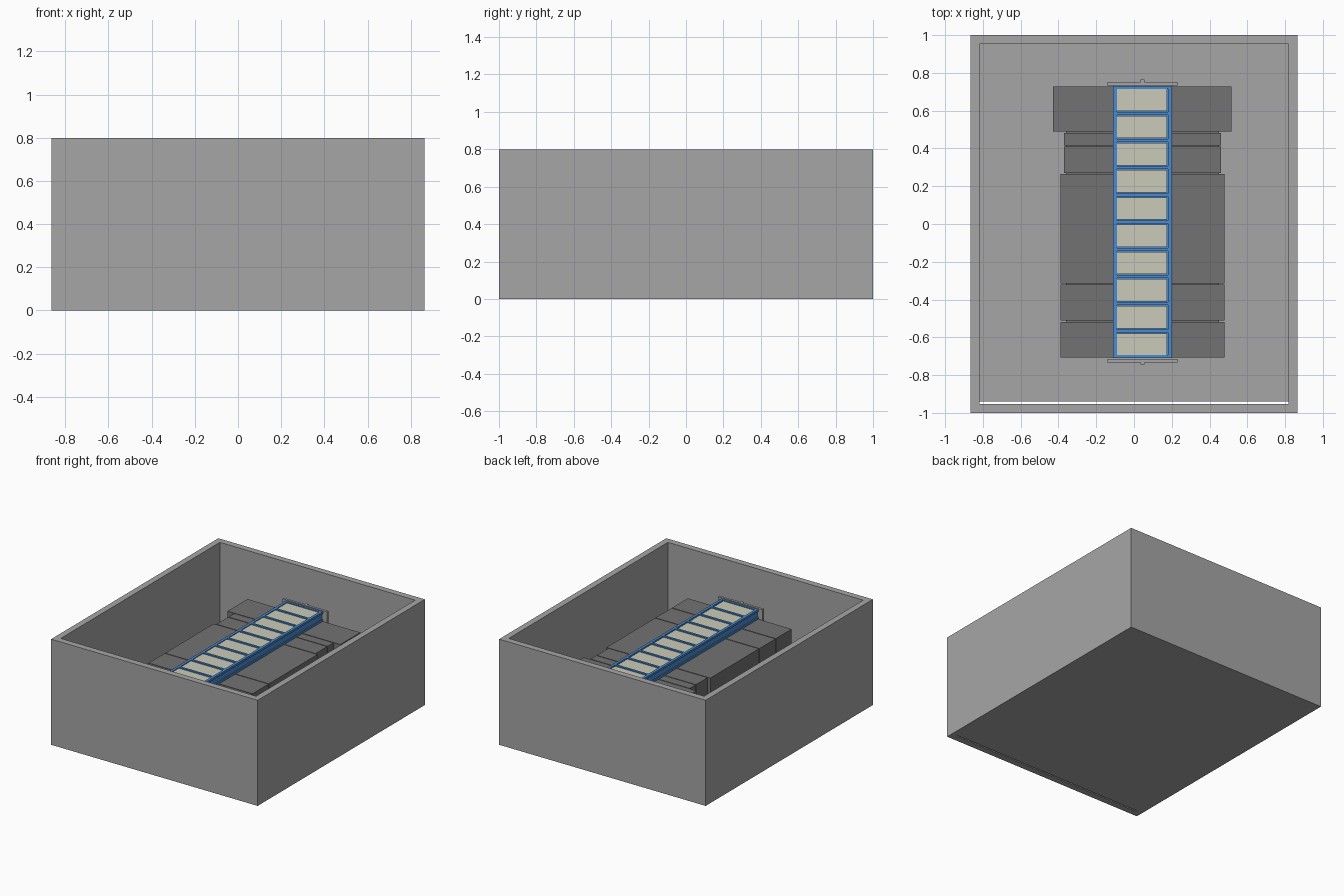
import bpy, bmesh

if "Cube" in bpy.data.objects:
    bpy.data.objects.remove(bpy.data.objects["Cube"])


def mat(name, rgb):
    m = bpy.data.materials.new(name)
    m.diffuse_color = (*rgb, 1)
    m.use_nodes = True
    m.node_tree.nodes["Principled BSDF"].inputs["Base Color"].default_value = m.diffuse_color
    return m


GREY = mat("light grey", (0.38, 0.38, 0.38))
DARK = mat("dark grey", (0.17, 0.17, 0.17))
BLUE = mat("blue", (0.07, 0.26, 0.62))
CREAM = mat("cream", (0.60, 0.60, 0.49))


def boxes(name, spans, material):
    """One object from boxes given as (x0, x1, y0, y1, z0, z1)."""
    bm = bmesh.new()
    for x0, x1, y0, y1, z0, z1 in spans:
        for v in bmesh.ops.create_cube(bm, size=1)["verts"]:
            v.co = (x1 if v.co.x > 0 else x0,
                    y1 if v.co.y > 0 else y0,
                    z1 if v.co.z > 0 else z0)
    me = bpy.data.meshes.new(name)
    bm.to_mesh(me)
    bm.free()
    me.materials.append(material)
    ob = bpy.data.objects.new(name, me)
    bpy.context.collection.objects.link(ob)
    return ob


# Open-topped pit: walls, and a floor that leaves a thin slit at the front
W, H, IX, IY, F = 0.865, 0.8, 0.818, 0.952, 0.05
boxes("pit_walls", [
    (-W, W, -1, -IY, 0, H), (-W, W, IY, 1, 0, H),
    (-W, -IX, -IY, IY, 0, H), (IX, W, -IY, IY, 0, H)], GREY)
boxes("pit_floor", [(-IX, IX, -0.941, IY, 0, F)], GREY)

# Stepped deck made of separate slabs with narrow seams
TOP, G = 0.56, 0.003
for name, x0, x1, y0, y1 in [
        ("deck_front", -0.39, 0.48, -0.71, -0.515),
        ("deck_second", -0.39, 0.48, -0.515, -0.318),
        ("deck_main", -0.39, 0.48, -0.318, 0.268),
        ("deck_neck", -0.37, 0.46, 0.268, 0.412),
        ("deck_neck_back", -0.37, 0.46, 0.412, 0.486),
        ("deck_back", -0.43, 0.515, 0.486, 0.73)]:
    boxes(name, [(x0, x1, y0 + G, y1 - G, F, TOP)], DARK)
boxes("deck_core", [(-0.36, 0.45, -0.70, 0.72, F, TOP - 0.02)], DARK)

# Blue frame: channel-section side rails joined by cross bars
Y0, Y1, Z1, CX = -0.71, 0.73, 0.632, 0.045
rails = []
for s in (-1, 1):
    def span(a, b):
        return tuple(sorted((CX + s * a, CX + s * b)))
    rails += [(*span(0.135, 0.155), Y0, Y1, Z1 - 0.016, Z1),
              (*span(0.135, 0.147), Y0, Y1, TOP + 0.014, Z1 - 0.016),
              (*span(0.135, 0.155), Y0, Y1, TOP - 0.002, TOP + 0.014)]
boxes("frame_rails", rails, BLUE)
N = 10
P = (Y1 - Y0) / N
bars = []
for i in range(N + 1):
    y = min(max(Y0 + i * P, Y0 + 0.008), Y1 - 0.008)
    bars.append((CX - 0.135, CX + 0.135, y - 0.008, y + 0.008, TOP, Z1))
boxes("frame_cross_bars", bars, BLUE)
boxes("frame_tray", [(CX - 0.135, CX + 0.135, Y0, Y1, TOP - 0.002, TOP + 0.02)], BLUE)

# Cream panels, one per bay
boxes("bay_panels", [(-0.09, 0.174, Y0 + i * P + 0.013, Y0 + (i + 1) * P - 0.013,
                      TOP + 0.02, Z1 - 0.006) for i in range(N)], CREAM)

# End brackets with a small centre tab
for name, s, y in (("bracket_front", -1, Y0), ("bracket_back", 1, Y1)):
    a, b = sorted((y + s * 0.004, y + s * 0.022))
    c, d = sorted((y + s * 0.022, y + s * 0.034))
    boxes(name, [(CX - 0.185, CX + 0.185, a, b, 0.45, 0.637),
                 (CX - 0.01, CX + 0.01, c, d, 0.45, 0.637)], GREY)
